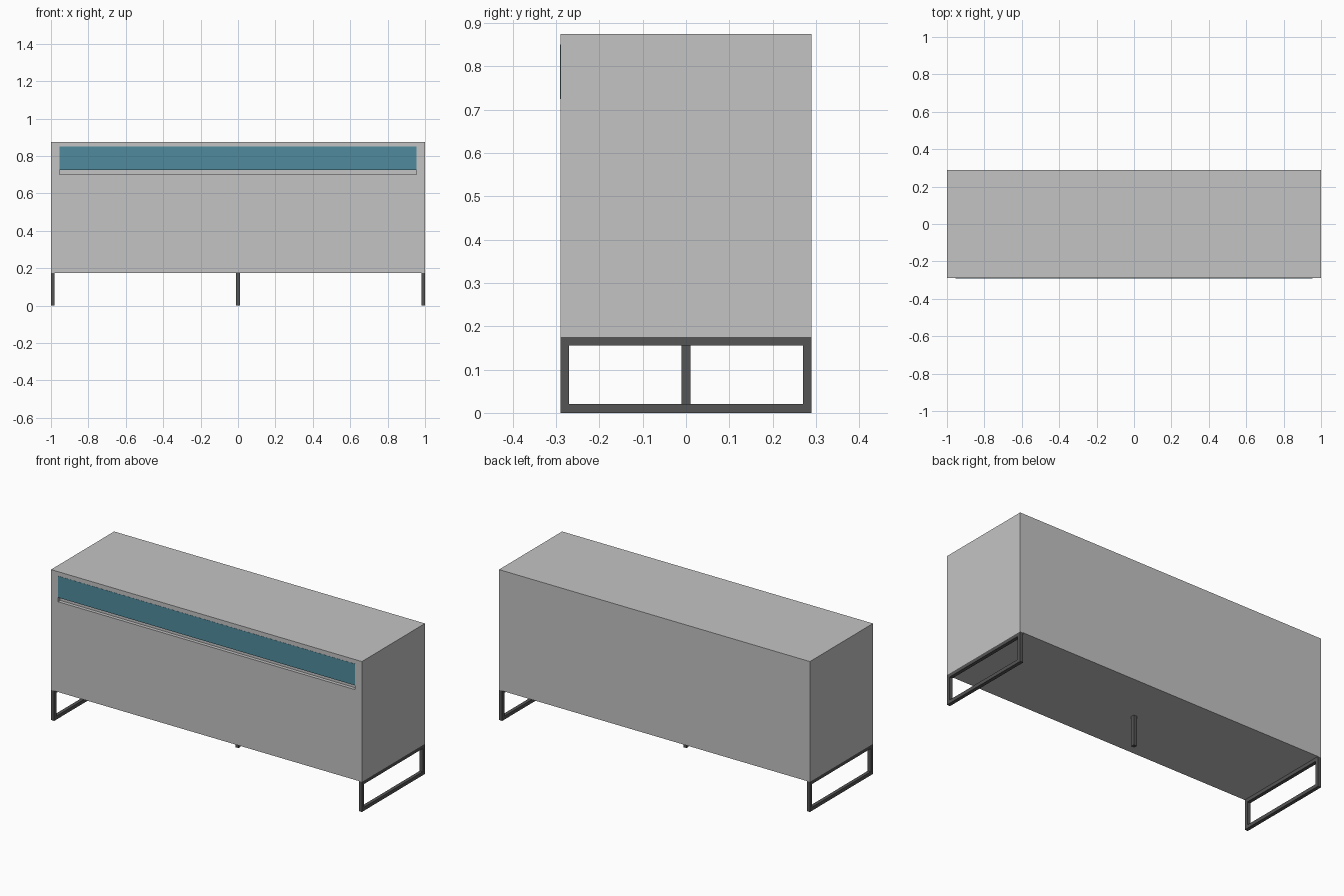
import bpy
import bmesh
from mathutils import Matrix, Vector

cube = bpy.data.objects.get("Cube")
if cube:
    bpy.data.objects.remove(cube, do_unlink=True)


def material(name, rgb):
    mat = bpy.data.materials.new(name)
    mat.use_nodes = True
    color = (*rgb, 1)
    mat.diffuse_color = color
    mat.node_tree.nodes["Principled BSDF"].inputs["Base Color"].default_value = color
    return mat


GREY = material("light grey", (0.55, 0.55, 0.55))
TEAL = material("teal", (0.08, 0.26, 0.34))
DARK = material("dark metal", (0.09, 0.09, 0.09))

W, D, BOTTOM, TOP = 1.0, 0.29, 0.175, 0.875
BAR = 0.02
PANEL_W = 0.955
LIP_LOW, LIP_HIGH, PANEL_TOP = 0.70, 0.725, 0.85
GROOVE = 0.02


def add_box(bm, low, high):
    low, high = Vector(low), Vector(high)
    bmesh.ops.create_cube(
        bm, size=1,
        matrix=Matrix.Translation((low + high) / 2) @ Matrix.Diagonal((*(high - low), 1)))


def make(name, mat, *boxes):
    mesh = bpy.data.meshes.new(name)
    bm = bmesh.new()
    for low, high in boxes:
        add_box(bm, low, high)
    bm.to_mesh(mesh)
    bm.free()
    mesh.materials.append(mat)
    obj = bpy.data.objects.new(name, mesh)
    bpy.context.collection.objects.link(obj)
    return obj


# Cabinet body with a finger groove under the drawer front
body = make("cabinet_body", GREY, ((-W, -D, BOTTOM), (W, D, TOP)))
cutter = make("groove_cutter", GREY,
              ((-PANEL_W, -D - GROOVE, LIP_LOW), (PANEL_W, -D + GROOVE, LIP_HIGH)))
cutter.hide_render = True
cutter.hide_viewport = True
groove = body.modifiers.new("finger_groove", "BOOLEAN")
groove.operation = "DIFFERENCE"
groove.solver = "EXACT"
groove.object = cutter

# Coloured drawer front, almost flush
make("drawer_front", TEAL,
     ((-PANEL_W, -D - 0.001, LIP_HIGH), (PANEL_W, -D + 0.004, PANEL_TOP)))

# Rectangular tube frames at both ends
for side, x in (("right", -W), ("left", W - BAR)):
    make(side + "_leg_frame", DARK,
         ((x, -D, 0), (x + BAR, D, BAR)),
         ((x, -D, BOTTOM - BAR), (x + BAR, D, BOTTOM)),
         ((x, -D, BAR), (x + BAR, -D + BAR, BOTTOM - BAR)),
         ((x, D - BAR, BAR), (x + BAR, D, BOTTOM - BAR)))

# Centre support post
make("centre_leg", DARK, ((-BAR / 2, -BAR / 2, 0), (BAR / 2, BAR / 2, BOTTOM)))
